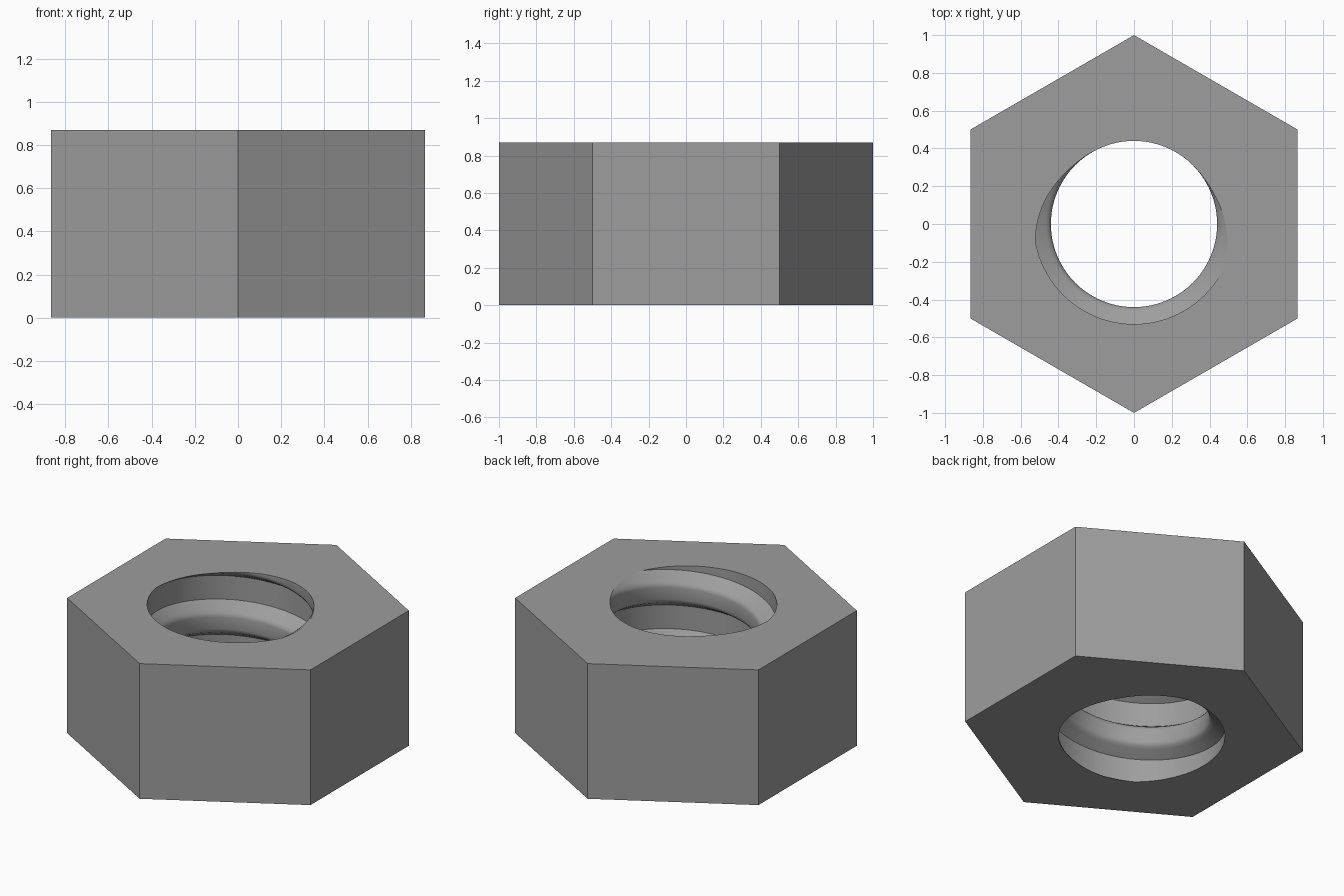
import bpy, bmesh, math

if "Cube" in bpy.data.objects:
    bpy.data.objects.remove(bpy.data.objects["Cube"])

HEIGHT = 0.87      # nut thickness
PITCH = 0.38       # rise of the thread per turn
COLS = 96          # steps around the bore
START = 262        # angle of the groove centre at the top face

# One thread pitch: (fraction of pitch, radius), wide groove and rounded crest
PROFILE = [(0.0, 0.53), (0.40, 0.53), (0.50, 0.468), (0.53, 0.452),
           (0.565, 0.443), (0.60, 0.44), (0.80, 0.44), (0.835, 0.443),
           (0.87, 0.452), (0.90, 0.468)]
N = len(PROFILE)
TURNS = range(-4, 3)
ROWS = N * len(TURNS)

bm = bmesh.new()

# Threaded bore: helical sheet of profile points, one column per angle
columns = []
for j in range(COLS):
    deg = 360 * j / COLS
    a = math.radians(deg)
    base = HEIGHT - 0.2 * PITCH + PITCH * (deg - START) / 360
    columns.append([bm.verts.new((r * math.cos(a), r * math.sin(a),
                                  base + PITCH * (k + u)))
                    for k in TURNS for u, r in PROFILE])


def point(j, m):
    # The last column joins the first one a full turn higher
    return columns[0][m + N] if j == COLS else columns[j][m]


for j in range(COLS):
    for m in range(ROWS - N - 1):
        bm.faces.new((point(j, m), point(j, m + 1),
                      point(j + 1, m + 1), point(j + 1, m)))

# Trim the thread flush with both end faces
for z, direction in ((0, -1), (HEIGHT, 1)):
    bmesh.ops.bisect_plane(bm, geom=bm.verts[:] + bm.edges[:] + bm.faces[:],
                           dist=1e-6, plane_co=(0, 0, z),
                           plane_no=(0, 0, direction), clear_outer=True)
bmesh.ops.remove_doubles(bm, verts=bm.verts[:], dist=1e-5)

# Hexagonal end faces, each with the bore opening left free
rings = []
for z in (0, HEIGHT):
    rim = [e for e in bm.edges if e.is_boundary
           and all(abs(v.co.z - z) < 1e-4 for v in e.verts)]
    ring = [bm.verts.new((math.cos(math.radians(30 + 60 * i)),
                          math.sin(math.radians(30 + 60 * i)), z))
            for i in range(6)]
    outer = [bm.edges.new((ring[i], ring[(i + 1) % 6])) for i in range(6)]
    bmesh.ops.triangle_fill(bm, use_beauty=True, edges=rim + outer,
                            normal=(0, 0, 1))
    rings.append(ring)

# Six flat sides
low, high = rings
for i in range(6):
    k = (i + 1) % 6
    bm.faces.new((low[i], low[k], high[k], high[i]))
bmesh.ops.recalc_face_normals(bm, faces=bm.faces[:])

mesh = bpy.data.meshes.new("hex_nut")
bm.to_mesh(mesh)
bm.free()
nut = bpy.data.objects.new("hex_nut", mesh)
bpy.context.collection.objects.link(nut)

steel = bpy.data.materials.new("grey steel")
steel.diffuse_color = (0.34, 0.34, 0.34, 1)
steel.use_nodes = True
steel.node_tree.nodes["Principled BSDF"].inputs["Base Color"].default_value = steel.diffuse_color
mesh.materials.append(steel)

# Smooth thread crest, sharp groove and hexagon edges
bpy.context.view_layer.objects.active = nut
nut.select_set(True)
bpy.ops.object.shade_smooth_by_angle(angle=math.radians(30))
